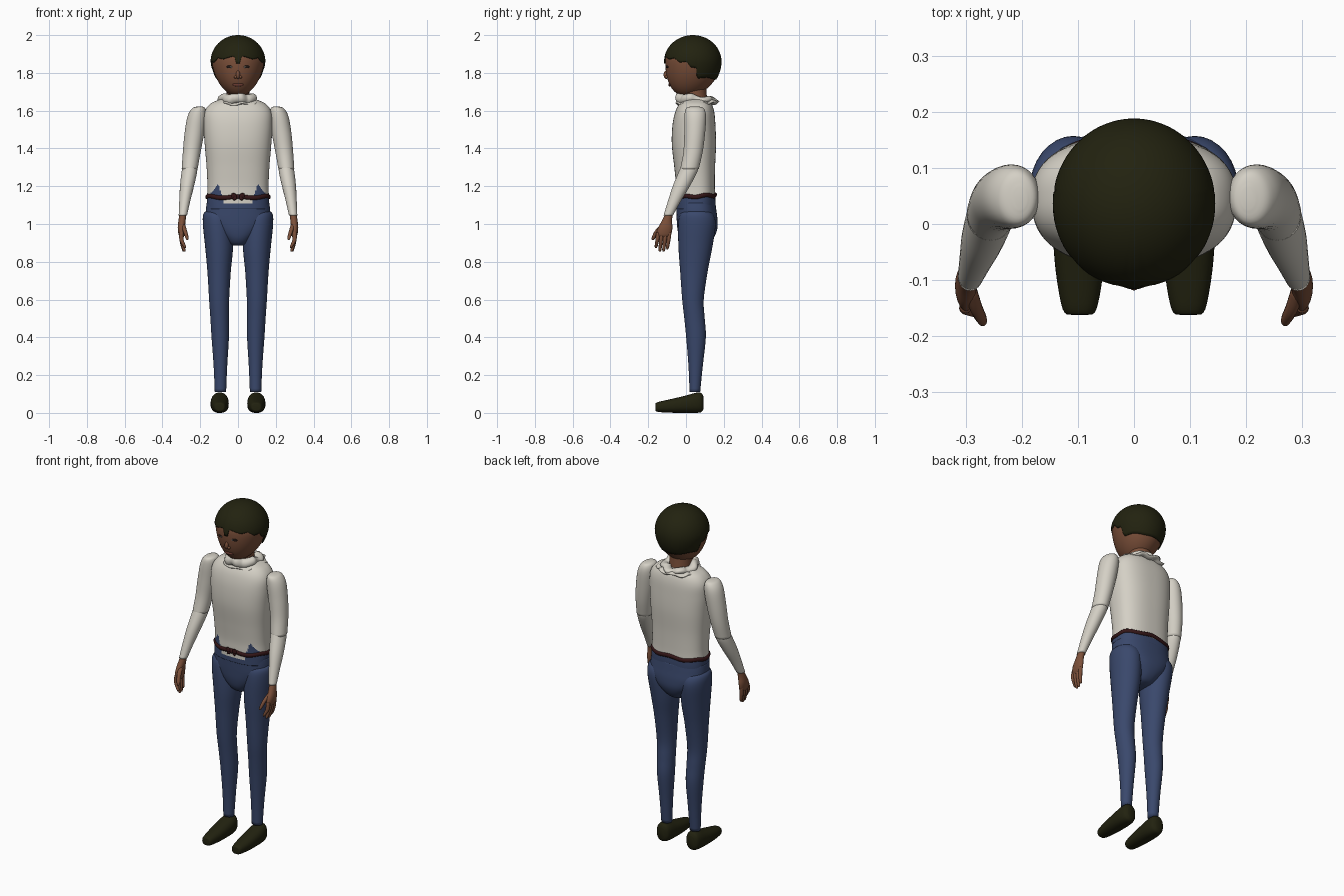
import bpy, bmesh, math
from math import sin, cos, pi, sqrt


def mat(name, r, g, b):
    m = bpy.data.materials.new(name)
    m.diffuse_color = (r, g, b, 1)
    return m


SKIN = mat("skin brown", 0.20, 0.08, 0.042)
HAIR = mat("dark olive", 0.016, 0.016, 0.005)
SHIRT = mat("off white", 0.66, 0.63, 0.56)
BLUE = mat("trouser blue", 0.042, 0.065, 0.15)
BELT = mat("dark red", 0.035, 0.008, 0.009)
LIPS = mat("lip brown", 0.13, 0.04, 0.028)
EYE = mat("eye dark", 0.015, 0.009, 0.007)


def make(name, verts, faces, *mats):
    me = bpy.data.meshes.new(name)
    me.from_pydata(verts, [], faces)
    for m in mats:
        me.materials.append(m)
    bm = bmesh.new()
    bm.from_mesh(me)
    bmesh.ops.recalc_face_normals(bm, faces=bm.faces)
    for f in bm.faces:
        f.smooth = True
    bm.to_mesh(me)
    bm.free()
    ob = bpy.data.objects.new(name, me)
    bpy.context.collection.objects.link(ob)
    return ob


def grid(rows, cols, close_rows=False):
    # quads joining rings of points, each ring closed on itself
    return [(i * cols + j, i * cols + (j + 1) % cols,
             (i + 1) % rows * cols + (j + 1) % cols, (i + 1) % rows * cols + j)
            for i in range(rows if close_rows else rows - 1) for j in range(cols)]


def spline(keys, n):
    out = []
    for i in range(len(keys) - 1):
        a, b, c, d = (keys[max(0, min(len(keys) - 1, i + k))] for k in (-1, 0, 1, 2))
        for s in range(n):
            t = s / n
            out.append([q + 0.5 * t * (r - p + t * (2 * p - 5 * q + 4 * r - w + t * (3 * (q - r) + w - p)))
                        for p, q, r, w in zip(a, b, c, d)])
    return out + [list(keys[-1])]


def loft(name, keys, *mats, n=5, seg=32, power=2.0, along="z", side=1):
    # keys: (position along axis, centre 1, centre 2, radius 1, radius 2)
    rings = spline(keys, n)
    verts = []
    for h, a, b, ra, rb in rings:
        for j in range(seg):
            c, s = cos(2 * pi * j / seg), sin(2 * pi * j / seg)
            u = a + max(ra, 0.001) * math.copysign(abs(c) ** (2 / power), c)
            v = b + max(rb, 0.001) * math.copysign(abs(s) ** (2 / power), s)
            verts.append((u * side, v, h) if along == "z" else (u * side, h, v))
    last = (len(rings) - 1) * seg
    faces = grid(len(rings), seg) + [tuple(range(seg)), tuple(range(last, last + seg))]
    return make(name, verts, faces, *mats)


def ball(name, loc, size, m, rot=(0, 0, 0)):
    bpy.ops.mesh.primitive_uv_sphere_add(segments=20, ring_count=12, radius=1, location=loc, rotation=rot)
    ob = bpy.context.object
    ob.name, ob.scale = name, size
    ob.data.materials.append(m)
    bpy.ops.object.shade_smooth()
    return ob


def ring(name, path, tube, m, seg=120):
    # closed band: path(angle) gives centre, tube(angle) gives radial and vertical radius
    verts = []
    for i in range(seg):
        a = 2 * pi * i / seg
        x, y, z = path(a)
        r, h = tube(a)
        for k in range(10):
            b = 2 * pi * k / 10
            verts.append((x + r * cos(b) * sin(a), y - r * cos(b) * cos(a), z + h * sin(b)))
    return make(name, verts, grid(seg, 10, True), m)


# Head: angle 0 faces the front
def head_point(phi, a, grow=0.0):
    t = max(0, -sin(phi))
    r = cos(phi)
    z = 1.86 + ((0.134 if phi > 0 else 0.185) + grow) * sin(phi)
    return ((0.139 * (1 - 0.14 * t) * r + grow * r) * sin(a),
            0.036 - 0.03 * t * t - (0.146 + grow) * r * cos(a), z)


N = 96
make("head", [head_point(-pi / 2 + pi * (i + 0.02) / 32.04, 2 * pi * j / N) for i in range(33) for j in range(N)],
     grid(33, N), SKIN)

# Hair cap with a stepped hairline
LINE = [(0, 1.85), (0.07, 1.85), (0.14, 1.89), (0.3, 1.885), (0.6, 1.872), (0.85, 1.88), (1.1, 1.855),
        (1.35, 1.86), (1.5, 1.83), (1.72, 1.825), (1.78, 1.77), (2.2, 1.775), (2.7, 1.765), (3.2, 1.765)]


def hairline(a):
    d = min(a, 2 * pi - a)
    for (p, z), (q, w) in zip(LINE, LINE[1:]):
        if d <= q:
            h = z + (w - z) * (d - p) / (q - p) - 1.86
            return math.asin(h / (0.14 if h > 0 else 0.191))


hv = []
for i in range(25):
    for j in range(N):
        a = 2 * pi * j / N
        p0 = hairline(a)
        hv.append(head_point(p0 + (pi / 2 - 0.005 - p0) * i / 24, a, 0.006))
hair = make("hair", hv, grid(25, N) + [tuple(range(24 * N, 25 * N))], HAIR)
sol = hair.modifiers.new("thickness", "SOLIDIFY")
sol.thickness, sol.offset = 0.008, -1


# Face details
def face_y(x, z):
    phi = math.asin((z - 1.86) / 0.185)
    return head_point(phi, math.asin(x / (0.139 * cos(phi))))[1]


for s, side in ((-1, "left"), (1, "right")):
    y = face_y(0.047, 1.832)
    ball(side + "_eye", (s * 0.047, y, 1.832), (0.017, 0.004, 0.007), EYE, (0, 0, s * 0.35))
    ball(side + "_eye_white", (s * 0.036, face_y(0.036, 1.832) - 0.002, 1.831), (0.004, 0.003, 0.004), SHIRT)
    ball(side + "_nostril_wing", (s * 0.012, face_y(0.012, 1.778) - 0.002, 1.778), (0.009, 0.01, 0.008), SKIN)
ball("nose", (0, face_y(0, 1.79) - 0.001, 1.79), (0.011, 0.014, 0.022), SKIN)
ball("mouth", (0, face_y(0, 1.737), 1.737), (0.03, 0.007, 0.009), LIPS)

# Neck and ruffled collar
loft("neck", [(1.6, 0, 0.05, 0.07, 0.07), (1.66, 0, 0.048, 0.062, 0.064), (1.73, 0, 0.04, 0.062, 0.066)], SKIN)
ring("collar",
     lambda a: ((0.076 + 0.007 * sin(7 * a)) * sin(a), 0.055 - (0.082 + 0.006 * sin(9 * a)) * cos(a),
                1.66 + 0.006 * cos(5 * a) + 0.004 * cos(a)),
     lambda a: (0.026, 0.022 + 0.008 * cos(a)), SHIRT)
ring("collar_frill",
     lambda a: (0.098 * sin(a), 0.06 - 0.085 * cos(a), 1.64 - 0.004 * cos(a) + 0.006 * sin(8 * a)),
     lambda a: (0.027 + 0.006 * sin(10 * a), 0.009), SHIRT)

# Shirt body, coloured blue where the trousers show through near the waist
torso = loft("shirt_body", [
    (1.08, 0, 0.052, 0.165, 0.104), (1.12, 0, 0.052, 0.165, 0.104), (1.16, 0, 0.051, 0.163, 0.103),
    (1.21, 0, 0.05, 0.162, 0.103), (1.3, 0, 0.046, 0.166, 0.108), (1.42, 0, 0.042, 0.176, 0.117),
    (1.52, 0, 0.042, 0.182, 0.114), (1.59, 0, 0.046, 0.178, 0.104), (1.635, 0, 0.05, 0.148, 0.086),
    (1.66, 0, 0.052, 0.095, 0.06)], SHIRT, BLUE, n=7, seg=112, power=2.5)
for f in torso.data.polygons:
    x, y, z = f.center
    front = y < 0.03
    if z < 1.14:
        f.material_index = 0 if front and abs(x) < 0.08 and z > 1.105 else 1
    elif front and z < 1.21:
        w = (1.21 - z) / 0.07
        f.material_index = int(0.105 - 0.025 * w < abs(x) < 0.105 + 0.06 * w)

# Belt with a small bow
ring("belt", lambda a: (0.164 * sin(a) * (1 + 0.05 * sin(2 * a) ** 2),
                        0.051 - 0.104 * cos(a) * (1 + 0.05 * sin(2 * a) ** 2),
                        1.147 - 0.005 * cos(a) + 0.004 * cos(6 * a)),
     lambda a: (0.009, 0.012), BELT)
ball("bow_knot", (0, -0.06, 1.145), (0.01, 0.009, 0.012), BELT)
for s, side in ((-1, "left"), (1, "right")):
    loft(side + "_bow_loop", [(1.142, 0.02, -0.062, 0.014, 0.006), (1.158, 0.022, -0.062, 0.012, 0.006),
                              (1.163, 0.024, -0.062, 0.006, 0.004)], BELT, side=s, seg=12)
    ball(side + "_bow_tail", (s * 0.017, -0.062, 1.135), (0.012, 0.005, 0.009), BELT, (0, s * 0.5, 0))

# Hips
loft("hips", [(0.885, 0, 0.05, 0.025, 0.035), (0.895, 0, 0.052, 0.05, 0.065), (0.925, 0, 0.056, 0.08, 0.09),
              (0.97, 0, 0.06, 0.13, 0.105), (1.02, 0, 0.059, 0.168, 0.108), (1.07, 0, 0.055, 0.17, 0.106),
              (1.11, 0, 0.052, 0.166, 0.104)], BLUE, seg=64, power=2.4)

for s, side in ((-1, "left"), (1, "right")):
    # Trouser leg, with knee and calf
    loft(side + "_trouser_leg", [
        (1.075, 0.115, 0.055, 0.04, 0.05), (1.055, 0.112, 0.056, 0.07, 0.085), (1.0, 0.108, 0.058, 0.078, 0.099),
        (0.88, 0.1, 0.05, 0.074, 0.09), (0.75, 0.1, 0.042, 0.062, 0.073), (0.6, 0.1, 0.037, 0.053, 0.057),
        (0.5, 0.097, 0.045, 0.049, 0.054), (0.4, 0.094, 0.053, 0.046, 0.052), (0.25, 0.093, 0.051, 0.036, 0.038),
        (0.11, 0.093, 0.047, 0.03, 0.028)], BLUE, side=s)
    # Shoe
    loft(side + "_shoe", [
        (-0.162, 0.097, 0.032, 0.014, 0.012), (-0.152, 0.097, 0.031, 0.03, 0.025), (-0.08, 0.097, 0.037, 0.043, 0.036),
        (0, 0.097, 0.046, 0.048, 0.046), (0.05, 0.097, 0.053, 0.046, 0.053), (0.08, 0.097, 0.055, 0.038, 0.051),
        (0.092, 0.097, 0.053, 0.022, 0.035)], HAIR, power=2.4, along="y", side=s)
    # Sleeve in two pieces
    loft(side + "_upper_sleeve", [
        (1.622, 0.203, 0.046, 0.012, 0.02), (1.612, 0.208, 0.047, 0.035, 0.047), (1.57, 0.217, 0.049, 0.05, 0.057),
        (1.48, 0.231, 0.046, 0.052, 0.055), (1.38, 0.245, 0.037, 0.047, 0.051), (1.29, 0.256, 0.018, 0.042, 0.049)],
        SHIRT, side=s)
    loft(side + "_lower_sleeve", [
        (1.33, 0.252, 0.026, 0.036, 0.042), (1.28, 0.257, 0.012, 0.041, 0.049), (1.2, 0.27, -0.025, 0.037, 0.045),
        (1.12, 0.282, -0.062, 0.029, 0.034), (1.045, 0.292, -0.094, 0.022, 0.025)], SHIRT, side=s)
    # Hand
    loft(side + "_palm", [
        (1.06, 0.291, -0.088, 0.018, 0.02), (1.02, 0.296, -0.1, 0.019, 0.026), (0.98, 0.3, -0.11, 0.019, 0.038),
        (0.945, 0.299, -0.117, 0.016, 0.039), (0.93, 0.297, -0.119, 0.01, 0.03)], SKIN, side=s, seg=20)
    for k in range(4):
        y0, tip = -0.088 - 0.02 * k, 0.878 - 0.012 * (1, 2, 2, 0.5)[k]
        loft(f"{side}_finger_{k + 1}", [
            (0.955, 0.3, y0, 0.011, 0.011), (0.915, 0.299, y0 - 0.004, 0.011, 0.01),
            (tip + 0.01, 0.292 - 0.003 * k, y0 - 0.01, 0.008, 0.008), (tip, 0.29 - 0.003 * k, y0 - 0.011, 0.003, 0.003)],
            SKIN, side=s, seg=12, n=4)
    loft(side + "_thumb", [
        (1.0, 0.293, -0.115, 0.012, 0.016), (0.965, 0.281, -0.15, 0.011, 0.014), (0.93, 0.271, -0.17, 0.009, 0.011),
        (0.915, 0.268, -0.176, 0.004, 0.005)], SKIN, side=s, seg=12, n=4)
